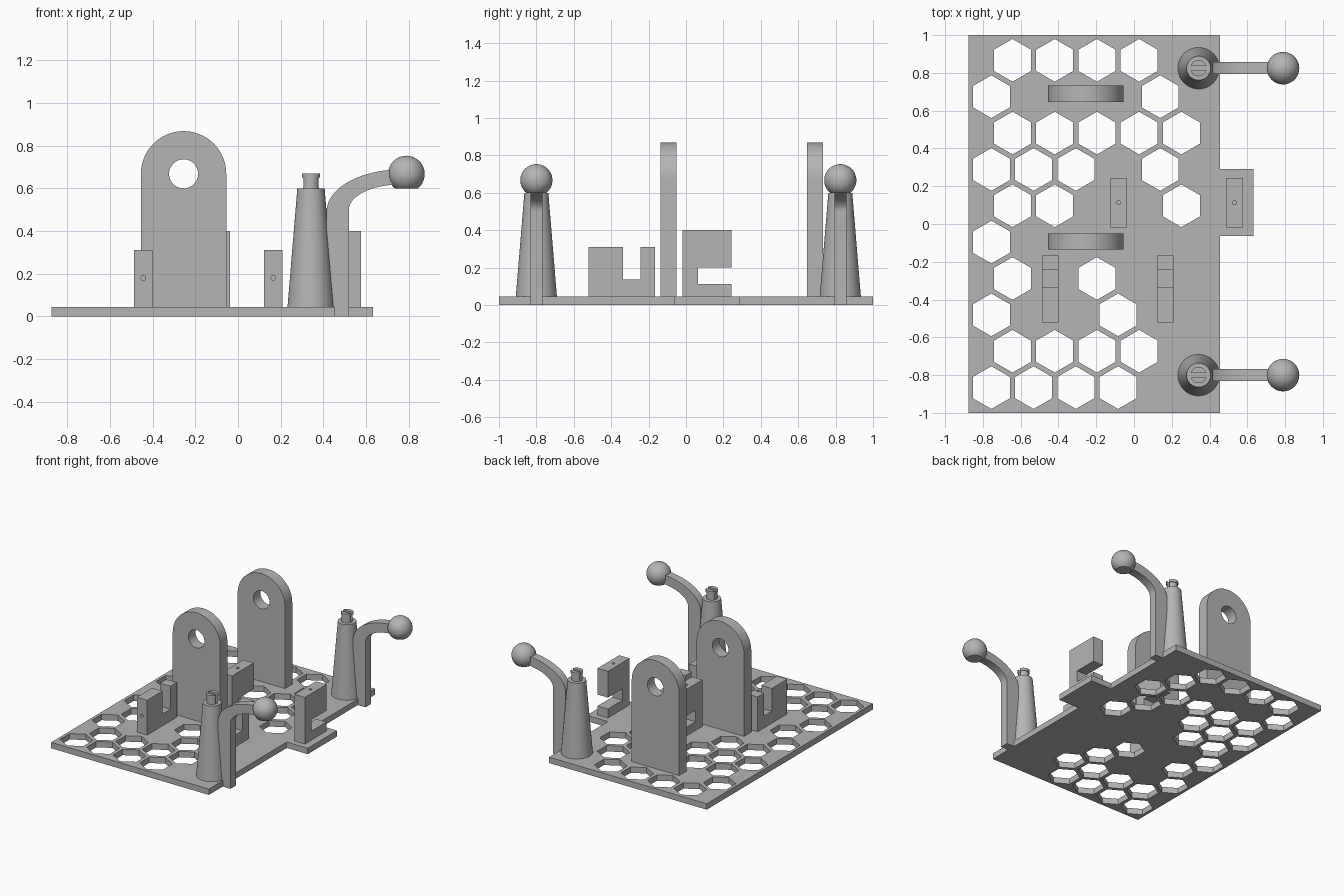
import bpy, bmesh
from math import sin, cos, pi, radians
from mathutils import Matrix, Vector

old = bpy.data.objects.get("Cube")
if old:
    bpy.data.objects.remove(old, do_unlink=True)

grey = bpy.data.materials.new("plain_grey")
grey.use_nodes = True
grey.diffuse_color = (0.46, 0.46, 0.46, 1)
grey.node_tree.nodes["Principled BSDF"].inputs["Base Color"].default_value = grey.diffuse_color


def finish(name, bm, smooth=False):
    bmesh.ops.recalc_face_normals(bm, faces=bm.faces)
    mesh = bpy.data.meshes.new(name)
    bm.to_mesh(mesh)
    bm.free()
    mesh.materials.append(grey)
    obj = bpy.data.objects.new(name, mesh)
    bpy.context.collection.objects.link(obj)
    if smooth:
        smooth_shade(obj)
    return obj


def activate(obj):
    bpy.ops.object.select_all(action='DESELECT')
    obj.select_set(True)
    bpy.context.view_layer.objects.active = obj


def smooth_shade(obj):
    activate(obj)
    bpy.ops.object.shade_smooth_by_angle(angle=radians(30))


def add_prism(bm, points, axis, lo, hi):
    """Extrude a 2D outline along an axis from lo to hi."""
    place = {'x': lambda a, b: (lo, a, b),
             'y': lambda a, b: (a, lo, b),
             'z': lambda a, b: (a, b, lo)}[axis]
    face = bm.faces.new([bm.verts.new(place(a, b)) for a, b in points])
    new = bmesh.ops.extrude_face_region(bm, geom=[face])["geom"]
    step = Vector([(hi - lo) * (axis == k) for k in 'xyz'])
    bmesh.ops.translate(bm, vec=step, verts=[v for v in new if isinstance(v, bmesh.types.BMVert)])


def prism(name, points, axis, lo, hi):
    bm = bmesh.new()
    add_prism(bm, points, axis, lo, hi)
    return finish(name, bm)


def arc(cx, cy, rx, ry, start, end, n):
    steps = [radians(start + (end - start) * i / n) for i in range(n + 1)]
    return [(cx + rx * cos(t), cy + ry * sin(t)) for t in steps]


def circle(cx, cy, r, n=48):
    return arc(cx, cy, r, r, 0, 360, n)[:-1]


def rect(x0, y0, x1, y1):
    return [(x0, y0), (x1, y0), (x1, y1), (x0, y1)]


def cut(obj, cutter):
    cutter.hide_render = True
    mod = obj.modifiers.new("cut", 'BOOLEAN')
    mod.operation = 'DIFFERENCE'
    mod.solver = 'EXACT'
    mod.object = cutter
    activate(obj)
    bpy.ops.object.modifier_apply(modifier=mod.name)
    bpy.data.objects.remove(cutter, do_unlink=True)


THICK = 0.045

# Base plate with a side tab
base = prism("base_plate", [(-0.875, -1), (0.455, -1), (0.455, -0.063), (0.632, -0.063),
                            (0.632, 0.29), (0.455, 0.29), (0.455, 1), (-0.875, 1)], 'z', 0, THICK)

# Honeycomb openings: occupied columns in each row, front to back
rows = [(0, 1, 2, 3), (0, 1, 2, 3), (0, 3), (0, 2), (0,), (0, 1, 4),
        (0, 1, 2, 4), (0, 1, 2, 3, 4), (0, 4), (0, 1, 2, 3)]
PITCH = 0.2235
bm = bmesh.new()
for r, columns in enumerate(rows):
    for c in columns:
        x = -0.755 + PITCH * (c + 0.5 * (r % 2))
        y = -0.866 + 0.1925 * r
        add_prism(bm, arc(x, y, 0.113, 0.113, 30, 330, 5), 'z', -0.1, 0.1)
cut(base, finish("honeycomb_cutter", bm))

# Two arched uprights with a round hole
for name, y in (("front_arch", -0.136), ("back_arch", 0.646)):
    outline = [(-0.455, 0.02), (-0.055, 0.02)] + arc(-0.255, 0.668, 0.2, 0.2, 0, 180, 40)
    plate = prism(name, outline, 'y', y, y + 0.086)
    cut(plate, prism("hole_cutter", circle(-0.255, 0.668, 0.068), 'y', y - 0.1, y + 0.2))
    smooth_shade(plate)

# Two notched blocks with a screw hole in the front
for name, x in (("right_notched_block", -0.444), ("left_notched_block", 0.165)):
    outline = [(-0.522, 0.02), (-0.166, 0.02), (-0.166, 0.31), (-0.242, 0.31),
               (-0.242, 0.135), (-0.336, 0.135), (-0.336, 0.31), (-0.522, 0.31)]
    block = prism(name, outline, 'x', x - 0.044, x + 0.044)
    cut(block, prism("screw_cutter", circle(x, 0.18, 0.011, 16), 'y', -0.6, -0.42))

# Two hooked brackets open to the back, with a screw hole in the top
for name, x in (("inner_bracket", -0.081), ("tab_bracket", 0.532)):
    outline = [(-0.018, 0.02), (0.243, 0.02), (0.243, 0.113), (0.065, 0.113),
               (0.065, 0.2), (0.243, 0.2), (0.243, 0.4), (-0.018, 0.4)]
    bracket = prism(name, outline, 'x', x - 0.044, x + 0.044)
    cut(bracket, prism("screw_cutter", circle(x, 0.113, 0.011, 16), 'z', 0.3, 0.5))


def lathe_stage(name, x, y, z0, z1, r0, r1):
    bm = bmesh.new()
    bmesh.ops.create_cone(bm, cap_ends=True, segments=48, radius1=r0, radius2=r1,
                          depth=z1 - z0, matrix=Matrix.Translation((x, y, (z0 + z1) / 2)))
    return finish(name, bm, True)


# Tapered posts, each with a split pin and a curved arm ending in a ball
for side, y in (("front", -0.8), ("back", 0.825)):
    x = 0.342
    lathe_stage(side + "_post", x, y, 0.02, 0.6, 0.112, 0.064)
    for part, z0, z1, r in (("_pin_neck", 0.59, 0.65, 0.038), ("_pin_head", 0.65, 0.67, 0.043)):
        pin = lathe_stage(side + part, x, y, z0, z1, r, r)
        cut(pin, prism("slot_cutter", rect(x - 0.1, y - 0.012, x + 0.1, y + 0.012), 'z', 0.605, 0.7))

    outline = ([(0.415, 0), (0.52, 0)] + arc(0.76, 0.5, 0.24, 0.118, 180, 90, 20)
               + arc(0.76, 0.49, 0.345, 0.198, 90, 180, 20))
    arm = prism(side + "_arm", outline, 'y', y - 0.032, y + 0.032)
    smooth_shade(arm)

    bm = bmesh.new()
    bmesh.ops.create_uvsphere(bm, u_segments=48, v_segments=24, radius=0.086,
                              matrix=Matrix.Translation((0.789, y, 0.667)))
    cutline = bmesh.ops.bisect_plane(bm, geom=bm.verts[:] + bm.edges[:] + bm.faces[:],
                                     plane_co=(0, 0, 0.6), plane_no=(0, 0, 1), clear_inner=True)
    rim = [e for e in cutline["geom_cut"] if isinstance(e, bmesh.types.BMEdge)]
    bmesh.ops.contextual_create(bm, geom=rim)
    finish(side + "_ball", bm, True)
